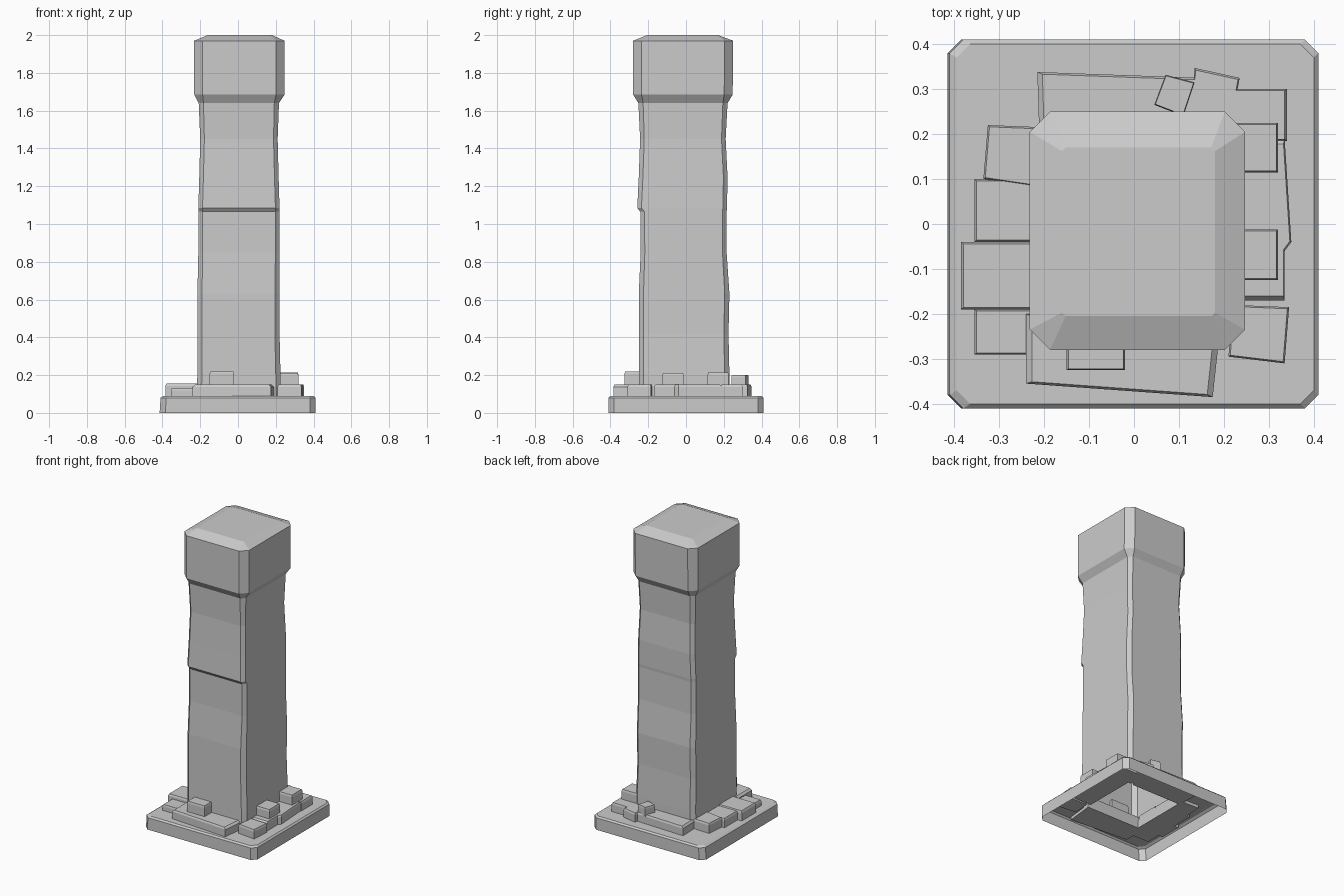
import bpy, bmesh


def loft(name, rings, cap_top=True, cap_bottom=False):
    """Flat-shaded skin over rings of equal point count."""
    bm = bmesh.new()
    loops = [[bm.verts.new(p) for p in ring] for ring in rings]
    n = len(loops[0])
    for a, b in zip(loops, loops[1:]):
        for i in range(n):
            j = (i + 1) % n
            bm.faces.new((a[i], a[j], b[j], b[i]))
    if cap_top:
        bm.faces.new(loops[-1])
    if cap_bottom:
        bm.faces.new(loops[0][::-1])
    me = bpy.data.meshes.new(name)
    bm.to_mesh(me)
    bm.free()
    ob = bpy.data.objects.new(name, me)
    bpy.context.collection.objects.link(ob)
    return ob


def octagon(z, x0, x1, y0, y1, c):
    """Rectangle with chamfered corners, counter-clockwise."""
    return [(x0 + c, y0, z), (x1 - c, y0, z), (x1, y0 + c, z), (x1, y1 - c, z),
            (x1 - c, y1, z), (x0 + c, y1, z), (x0, y1 - c, z), (x0, y0 + c, z)]


def stone(name, pts, top, bottom=0.07, inset=0.06):
    """Rough block with slightly tapered top edges."""
    cx = sum(p[0] for p in pts) / len(pts)
    cy = sum(p[1] for p in pts) / len(pts)
    low = [(x, y, bottom) for x, y in pts]
    mid = [(x, y, top - 0.012) for x, y in pts]
    high = [(x + (cx - x) * inset, y + (cy - y) * inset, top) for x, y in pts]
    return loft(name, [low, mid, high], True, True)


def box(x0, x1, y0, y1):
    return [(x0, y0), (x1, y0), (x1, y1), (x0, y1)]


# Plinth: open underneath, with a hole where the column stands
loft("plinth", [
    octagon(0.0, -0.415, 0.41, -0.41, 0.41, 0.03),
    octagon(0.08, -0.41, 0.41, -0.41, 0.41, 0.03),
    octagon(0.09, -0.395, 0.40, -0.40, 0.40, 0.03),
    octagon(0.09, -0.22, 0.225, -0.25, 0.23, 0.025),
], cap_top=False)

# Worn column with a step on its front, and the wider capital
loft("column", [octagon(*r) for r in (
    (0.09, -0.22, 0.225, -0.25, 0.23, 0.025),
    (0.20, -0.215, 0.225, -0.25, 0.23, 0.025),
    (0.42, -0.215, 0.22, -0.25, 0.225, 0.025),
    (0.63, -0.215, 0.22, -0.25, 0.23, 0.025),
    (0.85, -0.21, 0.22, -0.24, 0.215, 0.022),
    (1.065, -0.21, 0.22, -0.242, 0.215, 0.022),
    (1.085, -0.21, 0.22, -0.258, 0.217, 0.022),
    (1.25, -0.205, 0.215, -0.25, 0.22, 0.022),
    (1.45, -0.20, 0.21, -0.243, 0.21, 0.022),
    (1.64, -0.208, 0.217, -0.252, 0.22, 0.025),
    (1.685, -0.232, 0.247, -0.28, 0.247, 0.045),
    (1.97, -0.232, 0.247, -0.28, 0.25, 0.045),
    (2.0, -0.16, 0.18, -0.205, 0.17, 0.008),
)])

# Lower course of stones around the foot
lower = {
    "front_slab": ([(-0.24, -0.355), (0.175, -0.385), (0.195, -0.2), (-0.24, -0.2)], 0.15),
    "left_front_stone": (box(-0.355, -0.2, -0.29, -0.19), 0.13),
    "left_stone": (box(-0.385, -0.2, -0.19, -0.04), 0.155),
    "left_slab": (box(-0.355, -0.2, -0.04, 0.10), 0.15),
    "left_back_stone": ([(-0.335, 0.1), (-0.2, 0.08), (-0.2, 0.215), (-0.325, 0.22)], 0.155),
    "back_slab": ([(-0.21, 0.18), (0.16, 0.18), (0.15, 0.325), (-0.215, 0.338)], 0.15),
    "back_stone": ([(0.12, 0.2), (0.21, 0.19), (0.235, 0.325), (0.135, 0.347)], 0.15),
    "right_back_stone": (box(0.18, 0.34, 0.185, 0.3), 0.15),
    "right_slab": ([(0.2, -0.17), (0.335, -0.17), (0.335, -0.06), (0.35, -0.04),
                    (0.335, 0.19), (0.2, 0.19)], 0.15),
    "right_front_stone": ([(0.21, -0.295), (0.335, -0.31), (0.345, -0.185), (0.22, -0.18)], 0.15),
}
for name, (pts, top) in lower.items():
    stone(name, pts, top)

# Small stones resting on the lower course
upper = {
    "front_small_stone": (box(-0.15, -0.02, -0.325, -0.23), 0.22),
    "right_small_stone_front": (box(0.2, 0.32, -0.125, -0.012), 0.21),
    "right_small_stone_back": (box(0.2, 0.32, 0.115, 0.225), 0.215),
    "back_small_stone": ([(0.045, 0.265), (0.11, 0.24), (0.135, 0.315), (0.07, 0.332)], 0.2),
}
for name, (pts, top) in upper.items():
    stone(name, pts, top, bottom=0.14)
